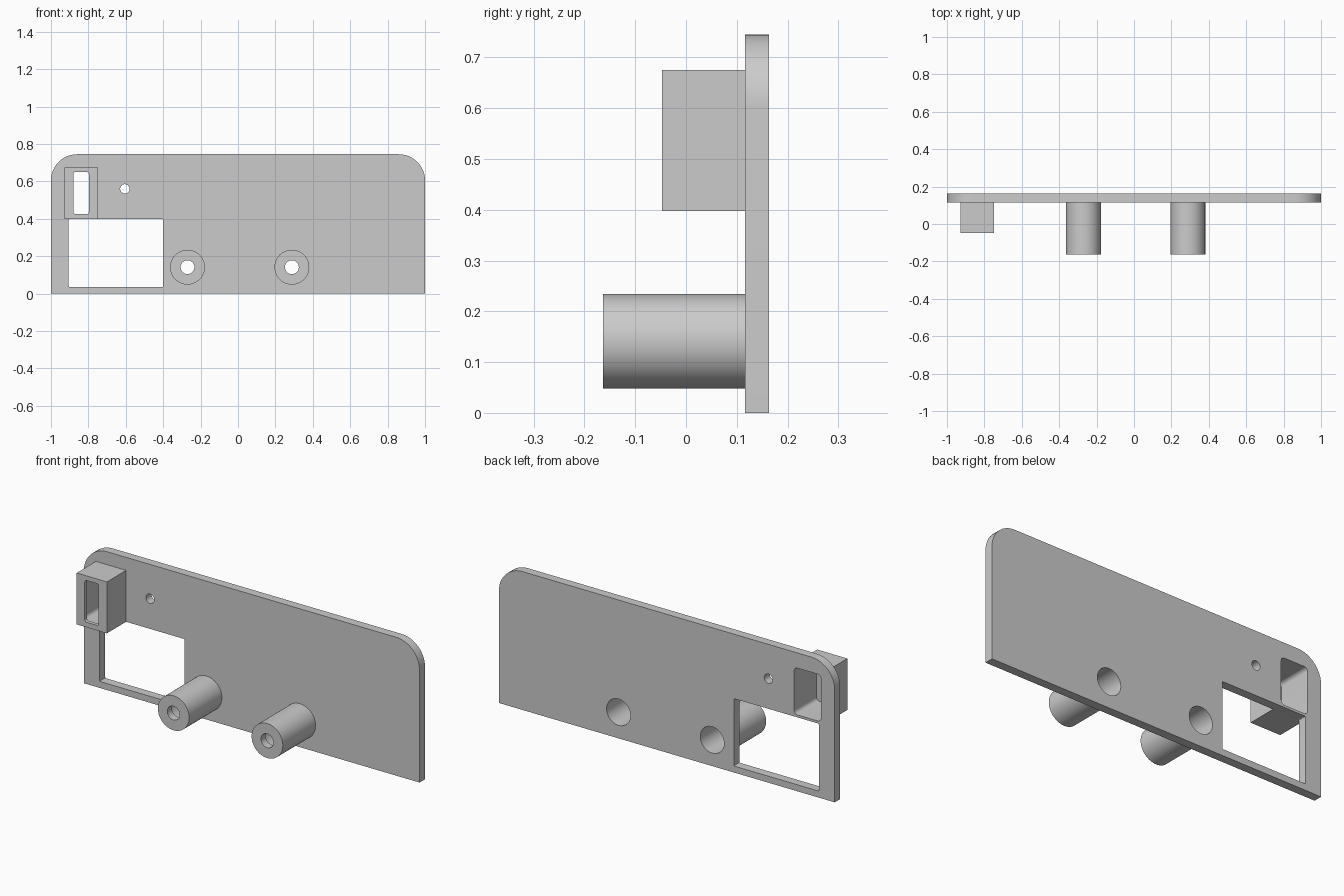
import bpy, bmesh, math

cube = bpy.data.objects.get("Cube")
if cube:
    bpy.data.objects.remove(cube, do_unlink=True)

grey = bpy.data.materials.new("light grey plastic")
grey.use_nodes = True
grey.diffuse_color = (0.6, 0.6, 0.6, 1)
grey.node_tree.nodes["Principled BSDF"].inputs["Base Color"].default_value = (0.6, 0.6, 0.6, 1)

# Depths: front faces of each part, and the plate's two sides
PLATE_FRONT, PLATE_BACK = 0.116, 0.163
BOX_FRONT, BOSS_FRONT = -0.047, -0.163
BEYOND = 0.3


def extrude(name, outline, y0, y1):
    """Solid made by pushing an x-z outline from y0 to y1."""
    bm = bmesh.new()
    face = bm.faces.new([bm.verts.new((x, y0, z)) for x, z in outline])
    new = bmesh.ops.extrude_face_region(bm, geom=[face])["geom"]
    bmesh.ops.translate(bm, vec=(0, y1 - y0, 0),
                        verts=[g for g in new if isinstance(g, bmesh.types.BMVert)])
    bmesh.ops.recalc_face_normals(bm, faces=bm.faces)
    mesh = bpy.data.meshes.new(name)
    bm.to_mesh(mesh)
    bm.free()
    mesh.materials.append(grey)
    ob = bpy.data.objects.new(name, mesh)
    bpy.context.collection.objects.link(ob)
    return ob


def rounded(x0, x1, z0, z1, top, bottom=0.0, steps=12):
    """Rectangle outline with separate top and bottom corner radii."""
    corners = [(x1, z1, -1, -1, top), (x0, z1, 1, -1, top),
               (x0, z0, 1, 1, bottom), (x1, z0, -1, 1, bottom)]
    points = []
    for i, (x, z, sx, sz, r) in enumerate(corners):
        for k in range(steps + 1 if r else 1):
            a = (i + k / steps) * math.pi / 2
            points.append((x + r * (sx + math.cos(a)), z + r * (sz + math.sin(a)))
                          if r else (x, z))
    return points


def circle(x, z, r, n=64):
    return [(x + r * math.cos(k * math.tau / n), z + r * math.sin(k * math.tau / n))
            for k in range(n)]


def cut(ob, outline, y0, y1):
    cutter = extrude("cutter", outline, y0, y1)
    cutter.hide_render = True
    mod = ob.modifiers.new("cut", "BOOLEAN")
    mod.operation, mod.solver, mod.object = "DIFFERENCE", "EXACT", cutter
    bpy.context.view_layer.objects.active = ob
    bpy.ops.object.modifier_apply(modifier=mod.name)
    bpy.data.objects.remove(cutter, do_unlink=True)


# Face plate with rounded upper corners, window and pin hole
plate = extrude("face_plate", rounded(-1, 1, 0, 0.745, 0.14), PLATE_FRONT, PLATE_BACK)
cut(plate, rounded(-0.905, -0.4, 0.035, 0.398, 0.005, 0.005, 3), 0, BEYOND)
cut(plate, circle(-0.605, 0.56, 0.025, 32), 0, BEYOND)

# Hollow switch housing, open at the back, with a slot in its front wall
pocket = rounded(-0.918, -0.758, 0.411, 0.663, 0.02, 0.02, 6)
housing = extrude("switch_housing", rounded(-0.928, -0.748, 0.398, 0.675, 0),
                  BOX_FRONT, PLATE_FRONT)
cut(housing, pocket, BOX_FRONT + 0.02, BEYOND)
cut(housing, rounded(-0.88, -0.797, 0.425, 0.65, 0.012, 0.012, 6), -BEYOND, 0)
cut(plate, pocket, 0, BEYOND)
parts = [plate, housing]

# Screw bosses: wide bore from the back, narrow screw hole at the tip
for side, x in (("right", -0.27), ("left", 0.288)):
    boss = extrude(side + "_screw_boss", circle(x, 0.141, 0.093), BOSS_FRONT, PLATE_FRONT)
    bore = circle(x, 0.141, 0.071)
    cut(boss, bore, BOSS_FRONT + 0.04, BEYOND)
    cut(boss, circle(x, 0.141, 0.037), -BEYOND, 0)
    cut(plate, bore, 0, BEYOND)
    parts.append(boss)

# Smooth the curved walls, keep the edges crisp
bpy.ops.object.select_all(action="DESELECT")
for ob in parts:
    ob.select_set(True)
bpy.context.view_layer.objects.active = plate
bpy.ops.object.shade_smooth_by_angle(angle=math.radians(30))
